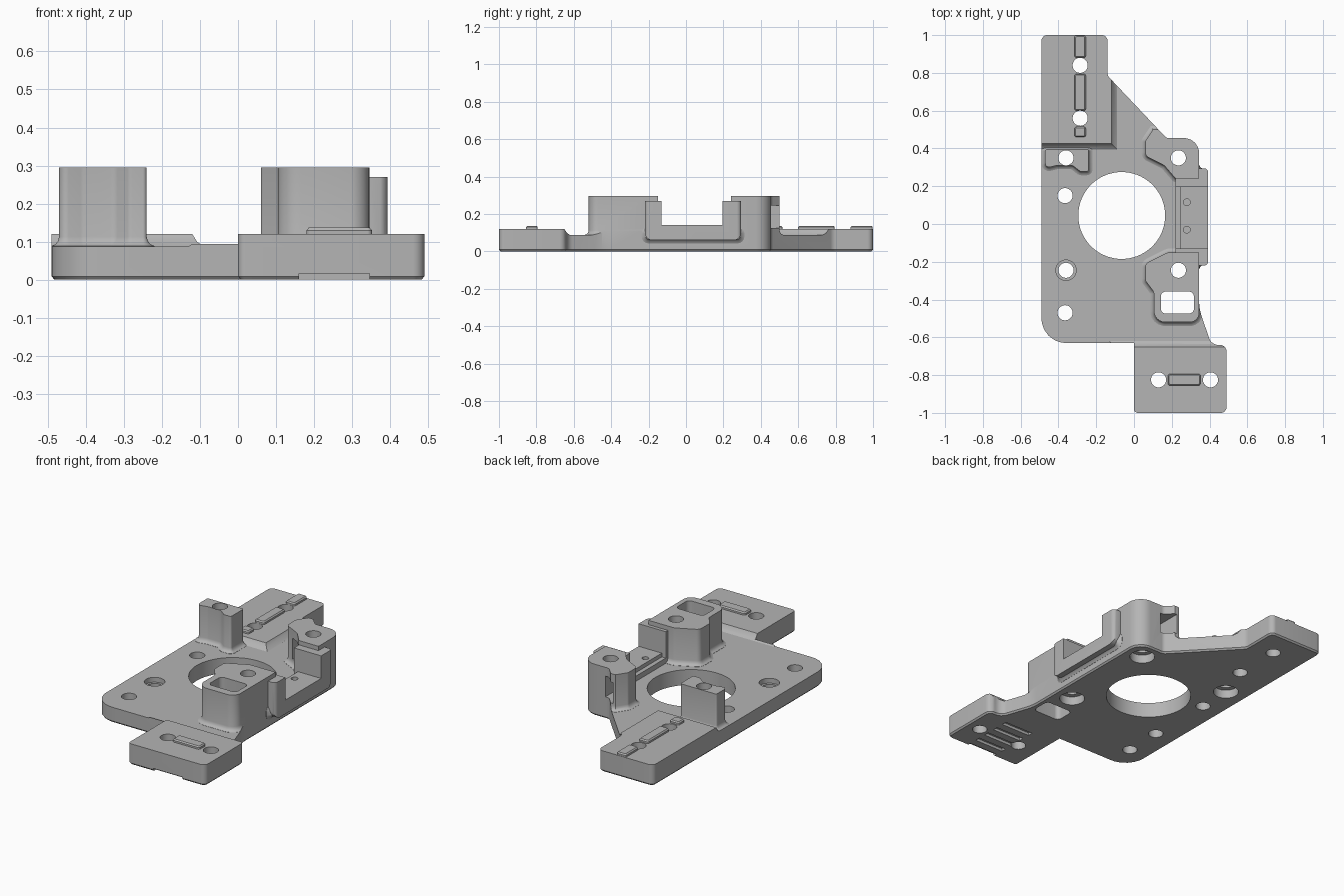
import bpy, bmesh, math
from mathutils import Vector

cube = bpy.data.objects.get("Cube")
if cube:
    bpy.data.objects.remove(cube, do_unlink=True)

grey = bpy.data.materials.new("satin_grey")
grey.use_nodes = True
grey.diffuse_color = (0.46, 0.46, 0.46, 1)
grey.node_tree.nodes["Principled BSDF"].inputs["Base Color"].default_value = grey.diffuse_color


def rounded(corners, steps=6):
    """Replace each (x, y, radius) corner by an arc."""
    out = []
    n = len(corners)
    for i, (x, y, r) in enumerate(corners):
        p = Vector((x, y))
        if r == 0:
            out.append(p)
            continue
        u = (Vector(corners[i - 1][:2]) - p).normalized()
        v = (Vector(corners[(i + 1) % n][:2]) - p).normalized()
        half = u.angle(v) / 2
        centre = p + (u + v).normalized() * r / math.sin(half)
        t = r / math.tan(half)
        a, b = p + u * t - centre, p + v * t - centre
        out += [centre + a.lerp(b, k / steps).normalized() * r for k in range(steps + 1)]
    return out


def offset(pts, d):
    """Grow a counter-clockwise outline by d."""
    if d == 0:
        return pts
    out = []
    for i, p in enumerate(pts):
        e = (p - pts[i - 1]).normalized()
        f = (pts[(i + 1) % len(pts)] - p).normalized()
        n1, n2 = Vector((e.y, -e.x)), Vector((f.y, -f.x))
        out.append(p + (n1 + n2) * d / (1 + n1.dot(n2)))
    return out


def prism(name, pts, layers, axis="Z"):
    """Loft an outline through (height, growth) layers."""
    area = sum(pts[i - 1].x * p.y - p.x * pts[i - 1].y for i, p in enumerate(pts))
    if area < 0:
        pts = pts[::-1]
    bm = bmesh.new()
    rings = []
    for h, d in layers:
        ring = [(p.x, p.y, h) if axis == "Z" else (h, p.x, p.y) for p in offset(pts, d)]
        rings.append([bm.verts.new(c) for c in ring])
    bm.faces.new(rings[0][::-1])
    bm.faces.new(rings[-1])
    n = len(pts)
    for lo, hi in zip(rings, rings[1:]):
        for i in range(n):
            j = (i + 1) % n
            bm.faces.new((lo[i], lo[j], hi[j], hi[i]))
    bmesh.ops.recalc_face_normals(bm, faces=bm.faces)
    mesh = bpy.data.meshes.new(name)
    bm.to_mesh(mesh)
    bm.free()
    mesh.materials.append(grey)
    ob = bpy.data.objects.new(name, mesh)
    bpy.context.collection.objects.link(ob)
    return ob


def rect(x0, x1, y0, y1, r=0):
    return rounded([(x0, y0, r), (x1, y0, r), (x1, y1, r), (x0, y1, r)])


def circle(x, y, r, n=40):
    return [Vector((x + r * math.cos(k * math.tau / n), y + r * math.sin(k * math.tau / n)))
            for k in range(n)]


def combine(ob, tool, operation):
    """Apply a boolean and remove its tool."""
    mod = ob.modifiers.new("boolean", "BOOLEAN")
    mod.operation, mod.solver, mod.object = operation, "EXACT", tool
    bpy.context.view_layer.objects.active = ob
    bpy.ops.object.modifier_apply(modifier=mod.name)
    bpy.data.objects.remove(tool, do_unlink=True)


def smooth(ob):
    bpy.ops.object.select_all(action="DESELECT")
    ob.select_set(True)
    bpy.context.view_layer.objects.active = ob
    bpy.ops.object.shade_smooth_by_angle(angle=math.radians(32))


PLATE = 0.088
RAISED = 0.12
TOP = 0.295

# Base slab, trimmed to its outline later
body = prism("mounting_plate", rect(-0.6, 0.6, -1.1, 1.1), [(-0.05, 0), (PLATE, 0)])

# Raised rear pad and raised front foot with sloped edges
pad_layers = [(0.04, 0.03), (PLATE, 0.03), (0.099, 0.013), (RAISED, 0)]
for area in (rect(-0.6, -0.12, 0.425, 1.15), rect(-0.1, 0.65, -1.15, -0.65)):
    combine(body, prism("pad", area, pad_layers), "UNION")

# Three tall posts with filleted feet
left_post = [(-0.47, 0.395, 0.01), (-0.47, 0.295, 0.02), (-0.41, 0.31, 0.03), (-0.325, 0.31, 0.03),
             (-0.285, 0.278, 0.02), (-0.24, 0.278, 0.01), (-0.24, 0.395, 0.01)]
back_post = [(0.4, 0.5, 0), (0.10, 0.5, 0), (0.06, 0.44, 0.02), (0.06, 0.36, 0.03),
             (0.16, 0.31, 0.03), (0.22, 0.24, 0.02), (0.4, 0.24, 0)]
front_post = [(0.4, -0.15, 0), (0.18, -0.15, 0.04), (0.06, -0.21, 0.03), (0.06, -0.30, 0.03),
              (0.105, -0.36, 0.03), (0.105, -0.52, 0.06), (0.345, -0.52, 0.05), (0.345, -0.2, 0), (0.4, -0.2, 0)]
post_layers = [(0.05, 0.02), (PLATE + 0.001, 0.02), (0.093, 0.01), (0.102, 0.003), (0.113, 0), (0.35, 0)]
for outline in (left_post, back_post, front_post):
    combine(body, prism("post", rounded(outline), post_layers), "UNION")

# Trim everything to the plate outline with a chamfered underside
outline = [(-0.49, 1, 0.03), (-0.14, 1, 0.03), (-0.14, 0.785, 0.04), (0.172, 0.455, 0.03),
           (0.345, 0.455, 0.08), (0.345, -0.45, 0.25), (0.41, -0.64, 0.05), (0.49, -0.64, 0.035),
           (0.49, -1, 0.03), (0, -1, 0.02), (0, -0.63, 0), (-0.49, -0.63, 0.13)]
combine(body, prism("trim", rounded(outline), [(0, -0.008), (0.009, 0), (TOP, 0)]), "INTERSECT")

# U-shaped side cradle, overhanging the plate edge
cradle = prism("cradle", rounded([
    (-0.22, 0.27, 0), (-0.22, 0.06, 0.04), (0.295, 0.06, 0.04), (0.295, 0.27, 0),
    (0.195, 0.27, 0), (0.195, 0.14, 0), (-0.13, 0.14, 0), (-0.13, 0.27, 0)]),
    [(0.22, 0), (0.45, 0)], "X")
combine(cradle, prism("trim", rect(0.1, 0.393, -0.221, 0.296, 0.025), [(0, 0), (0.5, 0)]), "INTERSECT")
combine(body, cradle, "UNION")
combine(body, prism("cradle_fillet", rect(-0.215, 0.29, 0.065, 0.11, 0.015),
                    [(0.33, 0.022), (0.346, 0.022), (0.352, 0.01), (0.366, 0)], "X"), "UNION")

cuts = []


def cut(pts, z0, z1):
    cuts.append(prism("cutter", pts, [(z0, 0), (z1, 0)]))


# Main bore and through holes
cut(circle(-0.065, 0.045, 0.23, 72), -0.1, 0.5)
post_holes = [(-0.36, 0.35), (0.235, 0.35), (0.235, -0.245)]
plate_holes = [(-0.365, 0.15), (-0.36, -0.245), (-0.365, -0.47), (-0.285, 0.84),
               (-0.285, 0.56), (0.13, -0.825), (0.405, -0.825)]
for x, y in post_holes + plate_holes:
    cut(circle(x, y, 0.04), -0.1, 0.5)
for x, y in post_holes:
    cut(circle(x, y, 0.068), -0.1, 0.05)
cut(circle(-0.36, -0.245, 0.054), 0.06, 0.3)

# Rectangular opening in the front post, window in the back post
cut(rect(0.142, 0.317, -0.474, -0.358, 0.025), -0.1, 0.5)
cut(rect(0.115, 0.195, 0.25, 0.6), 0.125, 0.245)

# Cradle ledge and its two small screw holes
cut(rect(0.19, 0.245, -0.13, 0.195), 0.118, 0.4)
for y in (0.115, -0.03):
    cut(circle(0.28, y, 0.018, 20), 0.09, 0.3)

# Grooves under the foot
for k in range(5):
    y = -0.99 + k * 0.075
    cut(rect(0.16, 0.345, y - 0.015, y + 0.015), -0.1, 0.016)

for cutter in cuts:
    combine(body, cutter, "DIFFERENCE")
smooth(body)

# Low locating ribs on the pad and the foot
ribs = {"rear_rib": (-0.315, -0.255, 0.88, 0.998), "middle_rib": (-0.315, -0.255, 0.6, 0.795),
        "short_rib": (-0.315, -0.255, 0.46, 0.515), "foot_rib": (0.18, 0.352, -0.855, -0.793)}
for name, area in ribs.items():
    smooth(prism(name, rect(*area, 0.012), [(0.11, 0), (0.13, 0), (0.137, -0.006)]))
